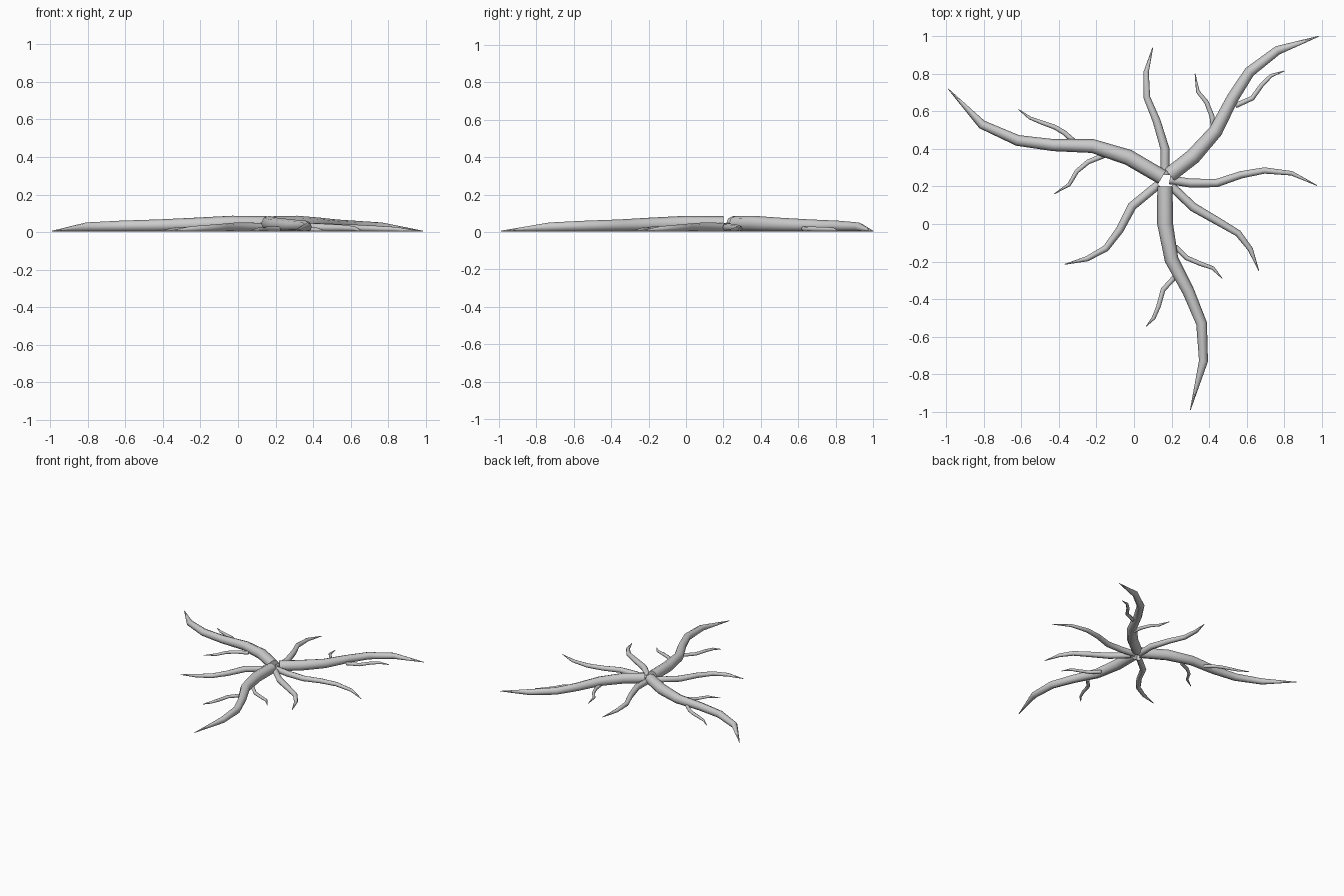
import bpy, bmesh, math
from mathutils import Vector

if "Cube" in bpy.data.objects:
    bpy.data.objects.remove(bpy.data.objects["Cube"])

SIDES = 8


def root(name, path, radii):
    """Tapered tube resting on the ground along a list of (x, y) points."""
    pts = [Vector(p) for p in path]
    n = len(pts)
    bm = bmesh.new()
    rings = []
    for i, p in enumerate(pts):
        # radius sampled along the profile
        t = i / (n - 1) * (len(radii) - 1)
        k = min(int(t), len(radii) - 2)
        r = radii[k] + (radii[k + 1] - radii[k]) * (t - k)
        a = (p - pts[i - 1]).normalized() if i else (pts[1] - p).normalized()
        b = (pts[i + 1] - p).normalized() if i < n - 1 else a
        d = (a + b).normalized()
        side = Vector((d.y, -d.x))
        ring = []
        for s in range(SIDES):
            ang = 2 * math.pi * s / SIDES
            q = p + side * (r * math.cos(ang))
            ring.append(bm.verts.new((q.x, q.y, 0.003 + r + r * math.sin(ang))))
        rings.append(ring)
    for a, b in zip(rings, rings[1:]):
        for s in range(SIDES):
            t = (s + 1) % SIDES
            bm.faces.new((a[s], a[t], b[t], b[s]))
    bm.faces.new(rings[0])
    bm.faces.new(rings[-1])
    bmesh.ops.recalc_face_normals(bm, faces=bm.faces)
    me = bpy.data.meshes.new(name)
    bm.to_mesh(me)
    bm.free()
    ob = bpy.data.objects.new(name, me)
    bpy.context.collection.objects.link(ob)
    bpy.ops.object.select_all(action='DESELECT')
    ob.select_set(True)
    bpy.context.view_layer.objects.active = ob
    bpy.ops.object.shade_smooth_by_angle(angle=math.radians(50))


MAIN = [.041, .042, .037, .032, .029, .024, .002]
SIDE = [.023, .024, .021, .018, .014, .002]
TWIG = [.014, .013, .012, .010, .002]

# thick main roots
root("main_root_left", [(.15, .25), (-.03, .355), (-.22, .415), (-.43, .42), (-.62, .445), (-.81, .53), (-.99, .72)], MAIN)
root("main_root_back", [(.19, .262), (.315, .36), (.435, .495), (.525, .67), (.615, .81), (.765, .925), (.985, 1.0)], MAIN)
root("main_root_front", [(.165, .2), (.165, .005), (.2, -.19), (.29, -.36), (.36, -.53), (.37, -.73), (.3, -.99)], MAIN)

# medium roots between the main ones
root("side_root_back", [(.165, .26), (.165, .4), (.12, .55), (.068, .675), (.065, .81), (.1, .94)], SIDE)
root("side_root_right", [(.19, .235), (.3, .218), (.44, .218), (.57, .262), (.695, .285), (.84, .27), (.975, .205)], SIDE)
root("side_root_front_right", [(.2, .2), (.315, .09), (.445, .015), (.555, -.05), (.62, -.135), (.665, -.25)], SIDE)
root("side_root_front_left", [(.13, .21), (-.01, .095), (-.075, -.03), (-.15, -.13), (-.25, -.185), (-.37, -.215)], SIDE)

# thin rootlets branching off the main roots
root("rootlet_left_a", [(-.32, .44), (-.37, .485), (-.42, .515), (-.49, .54), (-.555, .565), (-.615, .61)], TWIG)
root("rootlet_left_b", [(-.16, .365), (-.245, .33), (-.305, .28), (-.345, .21), (-.425, .16)], TWIG)
root("rootlet_back_a", [(.425, .49), (.415, .575), (.385, .65), (.34, .705), (.325, .8)], TWIG)
root("rootlet_back_b", [(.54, .63), (.63, .67), (.68, .74), (.73, .79), (.8, .815)], TWIG)
root("rootlet_front_a", [(.22, -.12), (.28, -.18), (.35, -.21), (.42, -.235), (.47, -.29)], TWIG)
root("rootlet_front_b", [(.22, -.28), (.155, -.35), (.13, -.44), (.105, -.5), (.065, -.545)], TWIG)
